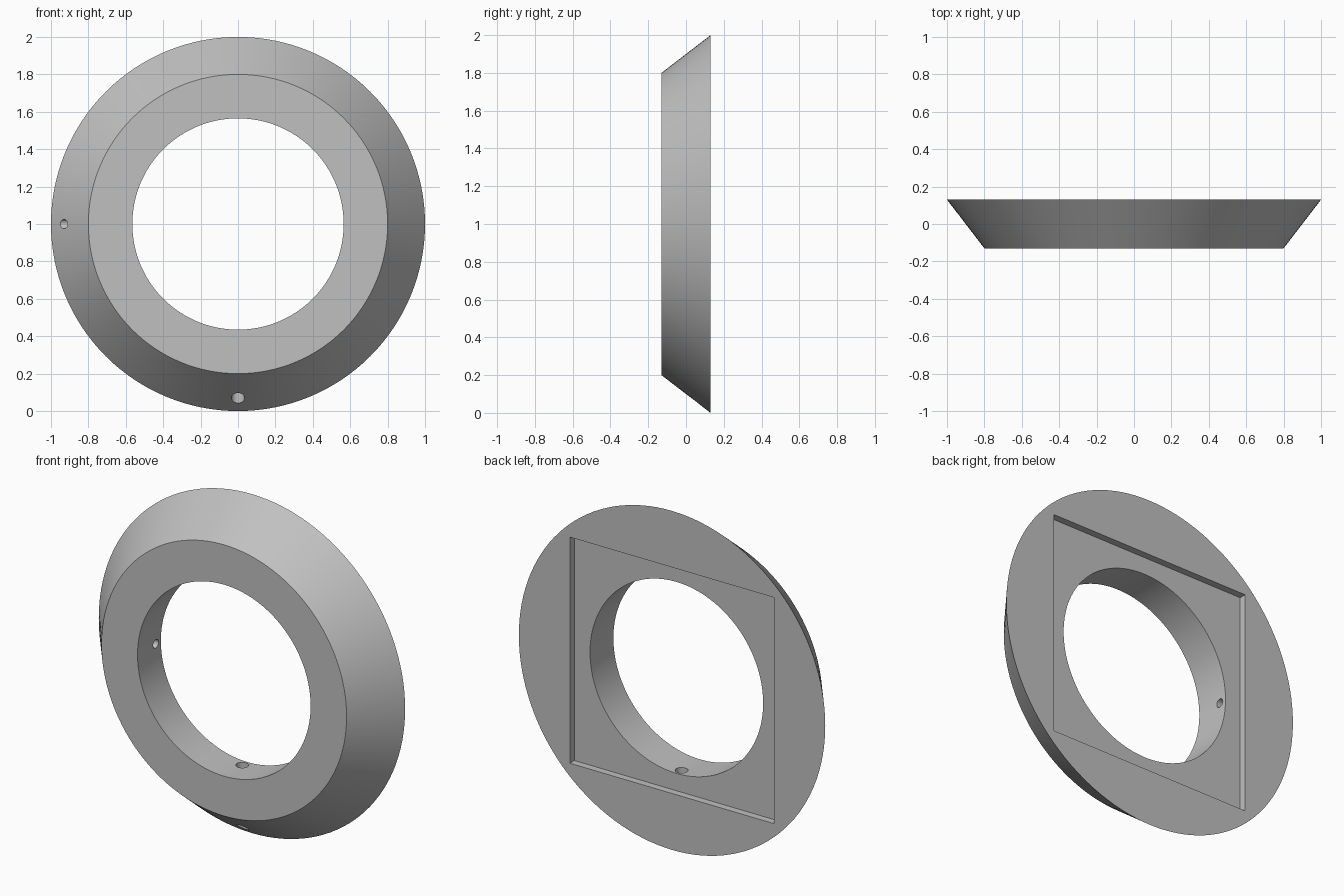
import bpy
import math

cube = bpy.data.objects.get("Cube")
if cube:
    bpy.data.objects.remove(cube, do_unlink=True)

BACK = 0.13          # half thickness of the ring
CENTRE = 1.0         # height of the ring's axis
HOLE_Y = 0.04        # depth position of the radial holes
RECESS = 0.042       # depth of the square pocket

grey = bpy.data.materials.new("plain_grey")
grey.use_nodes = True
grey.diffuse_color = (0.53, 0.53, 0.53, 1)
grey.node_tree.nodes["Principled BSDF"].inputs["Base Color"].default_value = grey.diffuse_color


def cut(target, cutter):
    """Subtract the active cutter from the target, then discard it."""
    cutter.hide_render = True
    mod = target.modifiers.new("cut", "BOOLEAN")
    mod.operation = "DIFFERENCE"
    mod.solver = "EXACT"
    mod.object = cutter
    bpy.context.view_layer.objects.active = target
    bpy.ops.object.modifier_apply(modifier=mod.name)
    bpy.data.objects.remove(cutter, do_unlink=True)


def cylinder(radius, depth, location, rotation, sides):
    bpy.ops.mesh.primitive_cylinder_add(vertices=sides, radius=radius, depth=depth,
                                        location=location, rotation=rotation)
    return bpy.context.object


# Tapered body, wide at the back
facing = (math.pi / 2, 0, 0)
bpy.ops.mesh.primitive_cone_add(vertices=128, radius1=1.0, radius2=0.8, depth=2 * BACK,
                                location=(0, 0, CENTRE), rotation=facing)
ring = bpy.context.object
ring.name = "tapered_ring"
ring.data.materials.append(grey)

# Central bore
cut(ring, cylinder(0.565, 1, (0, 0, CENTRE), facing, 128))

# Square pocket in the back face
bpy.ops.mesh.primitive_cube_add(size=1, location=(0, BACK, CENTRE))
pocket = bpy.context.object
pocket.scale = (1.334, 2 * RECESS, 1.334)
cut(ring, pocket)

# Radial holes: a wide one at the bottom, a narrow one on the right side
cut(ring, cylinder(0.035, 0.7, (0, HOLE_Y, CENTRE - 0.8), (0, 0, 0), 32))
cut(ring, cylinder(0.025, 0.7, (-0.8, HOLE_Y, CENTRE), (0, math.pi / 2, 0), 32))

# Smooth walls with crisp rims
bpy.ops.object.select_all(action="DESELECT")
ring.select_set(True)
bpy.context.view_layer.objects.active = ring
bpy.ops.object.transform_apply(location=True, rotation=True, scale=True)
bpy.ops.object.shade_smooth_by_angle(angle=math.radians(25))
